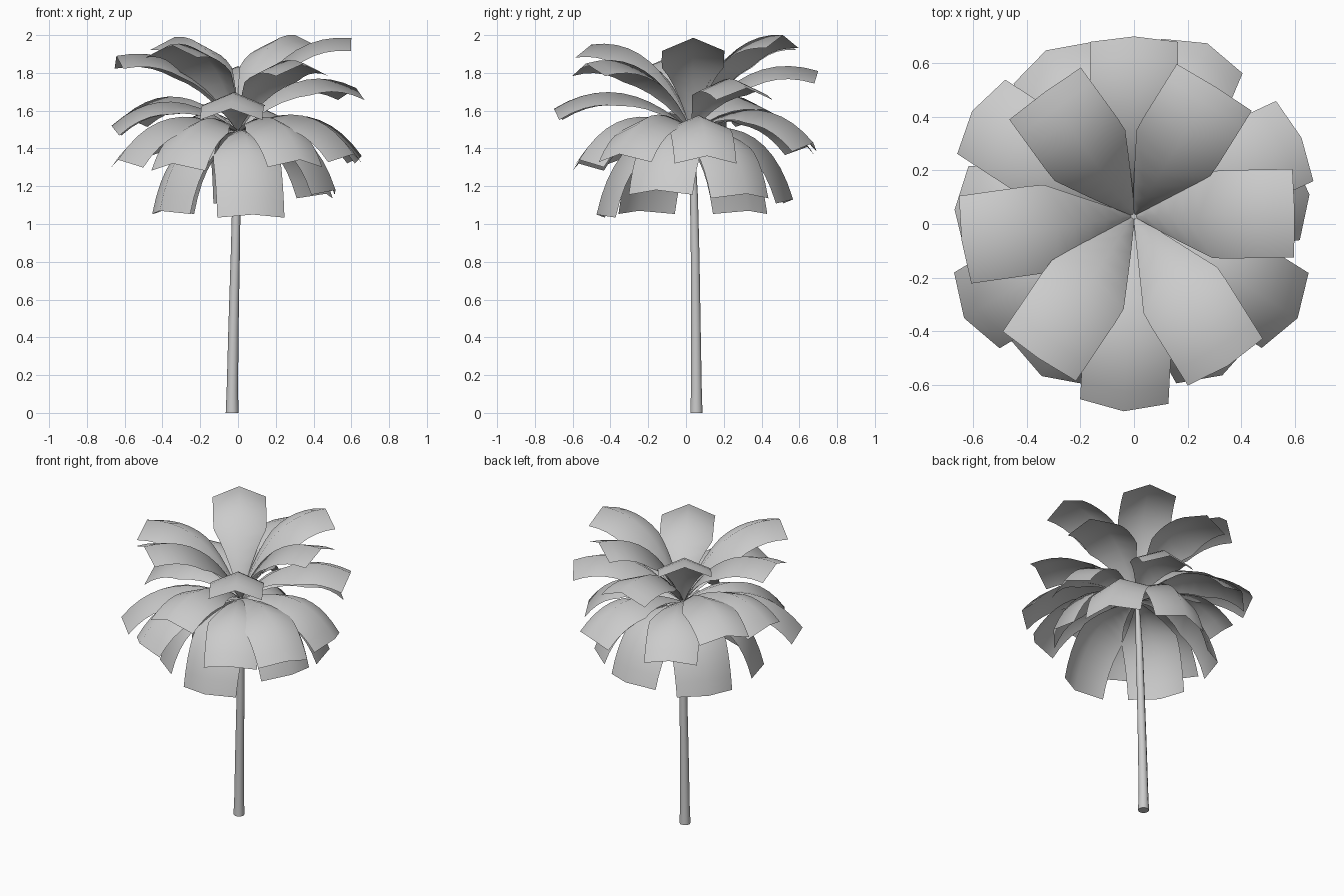
import bpy, bmesh, math
from mathutils import Vector

if "Cube" in bpy.data.objects:
    bpy.data.objects.remove(bpy.data.objects["Cube"])

CROWN = Vector((0.0, 0.03, 1.49))


def finish(name, bm, angle):
    bmesh.ops.recalc_face_normals(bm, faces=bm.faces)
    mesh = bpy.data.meshes.new(name)
    bm.to_mesh(mesh)
    bm.free()
    ob = bpy.data.objects.new(name, mesh)
    bpy.context.collection.objects.link(ob)
    bpy.ops.object.select_all(action='DESELECT')
    ob.select_set(True)
    bpy.context.view_layer.objects.active = ob
    bpy.ops.object.shade_smooth_by_angle(angle=math.radians(angle))
    return ob


# Trunk: slightly leaning tapered tube (x, y, z, radius)
def trunk():
    path = [(-0.031, 0.055, 0, 0.034), (-0.03, 0.055, 0.12, 0.030),
            (-0.024, 0.052, 0.45, 0.027), (-0.014, 0.048, 0.85, 0.024),
            (-0.008, 0.042, 1.15, 0.022), (0, 0.03, 1.51, 0.012)]
    n = 10
    bm = bmesh.new()
    rings = [[bm.verts.new((x + r * math.cos(2 * math.pi * i / n),
                            y + r * math.sin(2 * math.pi * i / n), z))
              for i in range(n)] for x, y, z, r in path]
    for a, b in zip(rings, rings[1:]):
        for i in range(n):
            bm.faces.new((a[i], a[(i + 1) % n], b[(i + 1) % n], b[i]))
    bm.faces.new(rings[0][::-1])
    bm.faces.new(rings[-1])
    finish("trunk", bm, 60)


# Frond: arching leaf strip, folded along its midrib, pointed at the crown
def frond(name, azimuth, reach, tip_z, half_width=0.17, segs=10):
    a = math.radians(azimuth)
    out = Vector((math.cos(a), math.sin(a), 0))
    side = Vector((-math.sin(a), math.cos(a), 0))
    up = Vector((0, 0, 1))
    k = (tip_z - 1.09) / 0.9
    p0 = CROWN
    p2 = CROWN + out * reach
    p2.z = tip_z
    p1 = CROWN + out * reach * (0.76 - 0.44 * k)
    p1.z = 1.58 + 0.44 * k
    bm = bmesh.new()
    rows = []
    for i in range(segs + 1):
        t = i / segs
        p = p0 * (1 - t) ** 2 + p1 * 2 * t * (1 - t) + p2 * t * t
        d = ((p1 - p0) * (1 - t) + (p2 - p1) * t).normalized()
        normal = up * d.dot(out) - out * d.z
        w = half_width * min(1, 0.02 + t / 0.52)
        drop = normal * (-0.42 * w)
        rows.append([bm.verts.new(p + side * w + drop), bm.verts.new(p),
                     bm.verts.new(p - side * w + drop)])
    for r, s in zip(rows, rows[1:]):
        for j in range(2):
            bm.faces.new((r[j], r[j + 1], s[j + 1], s[j]))
    finish(name, bm, 60)


# Tiers of fronds: (azimuth, reach, tip height)
tiers = {
    "upper_frond": [(1, .60, 1.985), (58, .57, 2.0), (126, .57, 1.99),
                    (188, .65, 1.89), (236, .64, 1.95), (302, .66, 1.85)],
    "middle_frond": [(90, .67, 1.81), (25, .69, 1.72), (267, .73, 1.61),
                     (147, .72, 1.57), (178, .67, 1.52)],
    "drooping_frond": [(211, .74, 1.34), (328, .72, 1.37), (67, .70, 1.43),
                       (118, .70, 1.41), (240, .69, 1.32), (299, .68, 1.34),
                       (7, .66, 1.36)],
    "lowest_frond": [(279, .51, 1.05), (214, .50, 1.07), (340, .55, 1.18),
                     (32, .55, 1.16), (84, .54, 1.13), (143, .50, 1.07)],
}
trunk()
for name, fronds in tiers.items():
    for i, f in enumerate(fronds):
        frond(f"{name}_{i + 1}", *f, half_width=0.18 if name == "lowest_frond" else 0.165)
